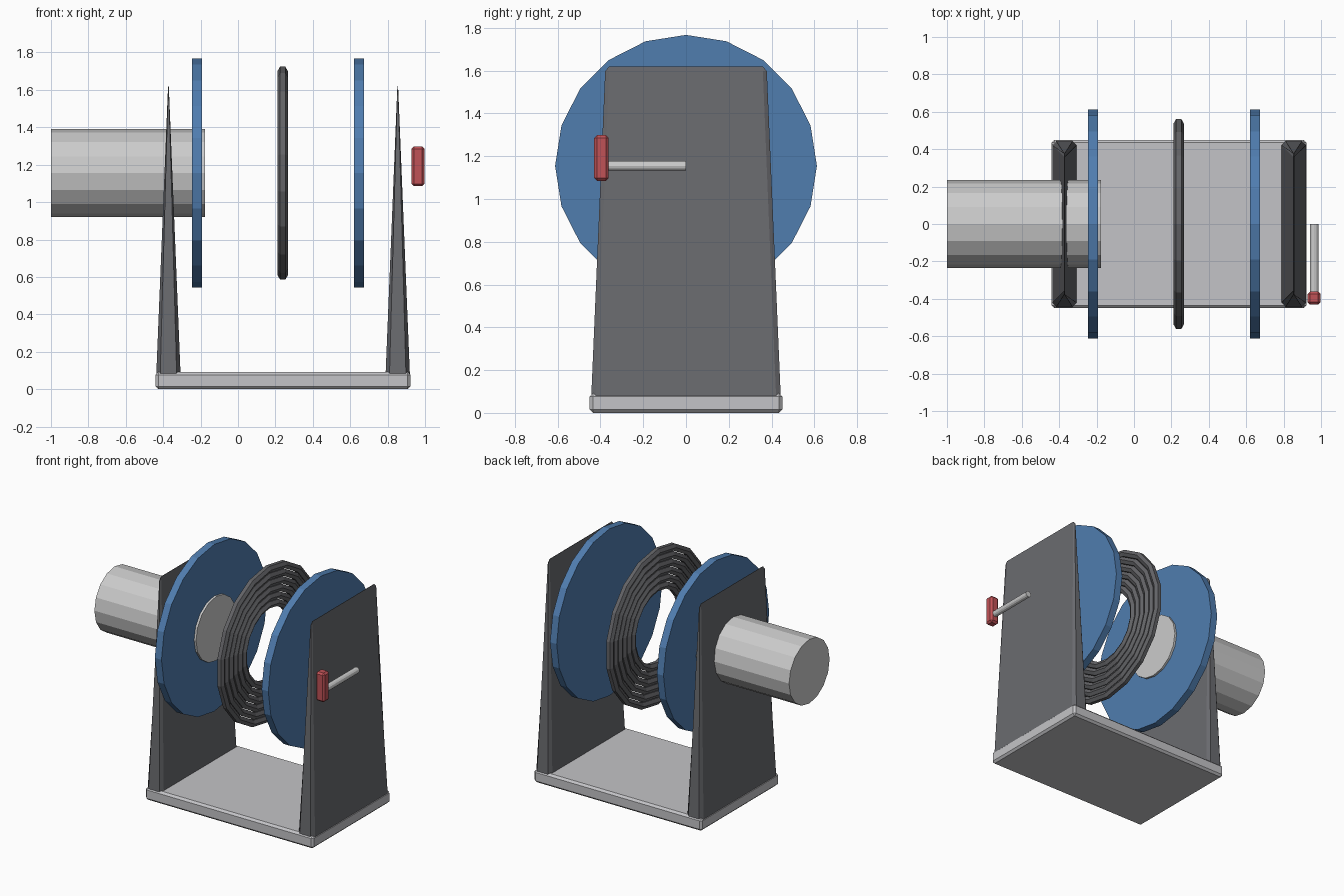
import bpy
import bmesh
from math import pi, cos, sin
from mathutils import Matrix, Vector

cube = bpy.data.objects.get("Cube")
if cube:
    bpy.data.objects.remove(cube, do_unlink=True)


def material(name, rgb):
    mat = bpy.data.materials.new(name)
    mat.use_nodes = True
    mat.diffuse_color = (*rgb, 1)
    mat.node_tree.nodes["Principled BSDF"].inputs["Base Color"].default_value = (*rgb, 1)
    return mat


PALE = material("pale_grey", (0.55, 0.55, 0.57))
METAL = material("light_metal", (0.6, 0.6, 0.6))
DARK = material("dark_grey", (0.145, 0.147, 0.16))
CABLE = material("cable_grey", (0.125, 0.126, 0.135))
BLUE = material("blue", (0.08, 0.205, 0.43))
RED = material("red", (0.53, 0.085, 0.095))

AXLE_Z = 1.155


def finish(bm, name, mat):
    bmesh.ops.recalc_face_normals(bm, faces=bm.faces)
    mesh = bpy.data.meshes.new(name)
    bm.to_mesh(mesh)
    bm.free()
    mesh.materials.append(mat)
    obj = bpy.data.objects.new(name, mesh)
    bpy.context.collection.objects.link(obj)
    return obj


def box(name, low, high, bevel, mat, taper=None):
    """Chamfered box; taper gives the x and y scale at the top."""
    low, high = Vector(low), Vector(high)
    size, mid = high - low, (low + high) / 2
    bm = bmesh.new()
    bmesh.ops.create_cube(bm, size=1)
    bmesh.ops.scale(bm, vec=size, verts=bm.verts)
    bmesh.ops.bevel(bm, geom=bm.edges[:], offset=bevel, segments=1, affect='EDGES')
    if taper:
        for v in bm.verts:
            t = v.co.z / size.z + 0.5
            v.co.x *= 1 + (taper[0] - 1) * t
            v.co.y *= 1 + (taper[1] - 1) * t
    bmesh.ops.translate(bm, vec=mid, verts=bm.verts)
    return finish(bm, name, mat)


def cylinder(name, start, end, radius, sides, mat):
    """Cylinder between two points, with one corner line at the top."""
    start, end = Vector(start), Vector(end)
    axis = (end - start).normalized()
    up = Vector((0, 0, 1))
    side = axis.cross(up)
    bm = bmesh.new()
    rings = []
    for centre in (start, end):
        rings.append([bm.verts.new(centre + radius * (up * cos(2 * pi * i / sides)
                                                      + side * sin(2 * pi * i / sides)))
                      for i in range(sides)])
        bm.faces.new(rings[-1])
    for i in range(sides):
        j = (i + 1) % sides
        bm.faces.new((rings[0][i], rings[0][j], rings[1][j], rings[1][i]))
    return finish(bm, name, mat)


def coil(name, x, radii, thickness, sides, mat):
    """Flat set of concentric rings with a six-sided section."""
    bm = bmesh.new()
    for radius in radii:
        loops = []
        for i in range(sides):
            a = 2 * pi * i / sides
            loop = []
            for k in range(6):
                b = pi / 6 + k * pi / 3
                r = radius + thickness * cos(b)
                loop.append(bm.verts.new((x + thickness * sin(b) , r * sin(a),
                                          AXLE_Z + r * cos(a))))
            loops.append(loop)
        for i in range(sides):
            p, q = loops[i], loops[(i + 1) % sides]
            for k in range(6):
                m = (k + 1) % 6
                bm.faces.new((p[k], p[m], q[m], q[k]))
    return finish(bm, name, mat)


# Frame
box("base_plate", (-0.44, -0.45, 0), (0.922, 0.45, 0.092), 0.015, PALE)
for label, x in (("right", -0.372), ("left", 0.854)):
    box(label + "_support", (x - 0.068, -0.446, 0.004), (x + 0.068, 0.446, 1.62),
        0.022, DARK, taper=(0.03, 0.845))

# Motor and spool discs
cylinder("motor", (-1, 0, AXLE_Z), (-0.176, 0, AXLE_Z), 0.235, 16, METAL)
for label, x in (("right", -0.219), ("left", 0.647)):
    cylinder(label + "_disc", (x - 0.027, 0, AXLE_Z), (x + 0.027, 0, AXLE_Z), 0.612, 20, BLUE)

# Wound cable
coil("cable_coil", 0.239, [0.545 - 0.052 * i for i in range(6)], 0.028, 18, CABLE)

# Crank
cylinder("crank_rod", (0.963, 0, AXLE_Z), (0.963, -0.37, AXLE_Z), 0.023, 12, METAL)
box("crank_handle", (0.927, -0.43, 1.085), (0.998, -0.362, 1.298), 0.013, RED)
